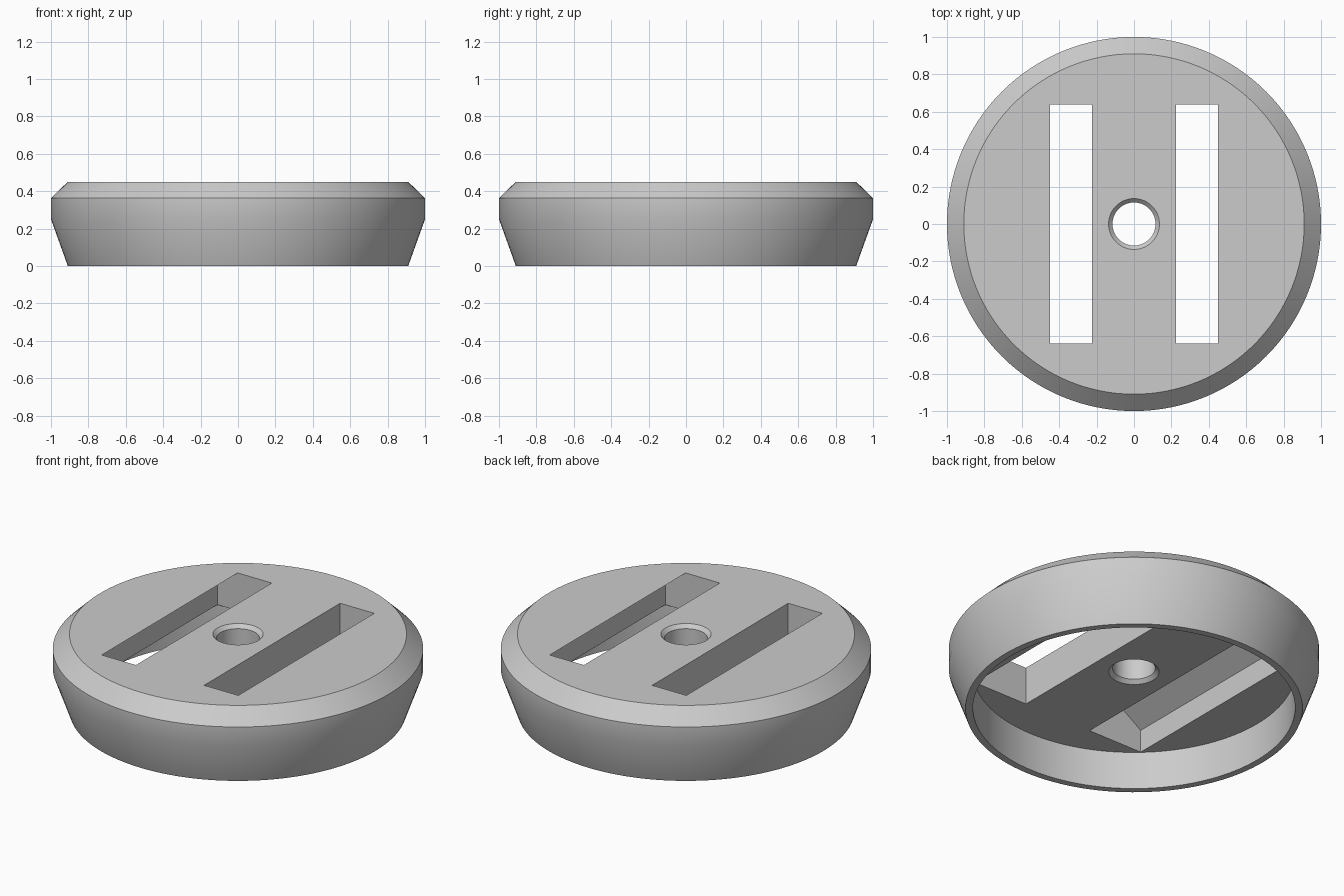
import bpy, bmesh, math
from mathutils import Matrix

if "Cube" in bpy.data.objects:
    bpy.data.objects.remove(bpy.data.objects["Cube"], do_unlink=True)

SEGMENTS = 128
TOP, CEILING = 0.45, 0.225      # top face and underside of the plate
SLOT_HALF_LENGTH = 0.64

grey = bpy.data.materials.new("plain grey")
grey.use_nodes = True
colour = (0.6, 0.6, 0.6, 1)
grey.diffuse_color = colour
grey.node_tree.nodes["Principled BSDF"].inputs["Base Color"].default_value = colour


def add_object(name, bm):
    bmesh.ops.recalc_face_normals(bm, faces=bm.faces)
    mesh = bpy.data.meshes.new(name)
    bm.to_mesh(mesh)
    bm.free()
    mesh.materials.append(grey)
    obj = bpy.data.objects.new(name, mesh)
    bpy.context.collection.objects.link(obj)
    return obj


def lathe(name, profile):
    """Spin a closed (radius, height) outline around z."""
    bm = bmesh.new()
    verts = [bm.verts.new((r, 0, z)) for r, z in profile]
    edges = [bm.edges.new((v, verts[i - 1])) for i, v in enumerate(verts)]
    bmesh.ops.spin(bm, geom=verts + edges, cent=(0, 0, 0), axis=(0, 0, 1),
                   angle=math.tau, steps=SEGMENTS, use_merge=True)
    bmesh.ops.remove_doubles(bm, verts=bm.verts, dist=1e-5)
    return add_object(name, bm)


def slot_cutter(name, side):
    """Slot that flares outward under the top face."""
    outline = [(0.225, 0.18), (0.584, 0.18), (0.584, 0.36),
               (0.45, TOP), (0.45, 0.55), (0.225, 0.55)]
    bm = bmesh.new()
    face = bm.faces.new([bm.verts.new((side * x, -SLOT_HALF_LENGTH, z))
                         for x, z in outline])
    grown = bmesh.ops.extrude_face_region(bm, geom=[face])["geom"]
    moved = [g for g in grown if isinstance(g, bmesh.types.BMVert)]
    bmesh.ops.translate(bm, verts=moved, vec=(0, 2 * SLOT_HALF_LENGTH, 0))
    cutter = add_object(name, bm)
    cutter.hide_render = True
    return cutter


# Hollow disc: chamfered top, flared side, open underside, countersunk centre hole
BEVEL = 0.021
disc = lathe("slotted_disc", [
    (0.115, TOP - BEVEL), (0.115 + BEVEL, TOP), (0.91, TOP),
    (1.0, 0.363), (1.0, 0.25), (0.91, 0),
    (0.87, 0), (0.87, CEILING),
    (0.115 + BEVEL, CEILING), (0.115, CEILING + BEVEL)])

# Two mirrored slots through the plate
bpy.context.view_layer.objects.active = disc
for side, label in ((1, "left"), (-1, "right")):
    cutter = slot_cutter(label + "_slot_cutter", side)
    cut = disc.modifiers.new(label + "_slot", "BOOLEAN")
    cut.operation = "DIFFERENCE"
    cut.solver = "EXACT"
    cut.object = cutter
    bpy.ops.object.modifier_apply(modifier=cut.name)
    bpy.data.objects.remove(cutter, do_unlink=True)

# Smooth round walls, crisp edges
bpy.ops.object.select_all(action="DESELECT")
disc.select_set(True)
bpy.ops.object.shade_smooth_by_angle(angle=math.radians(30))
